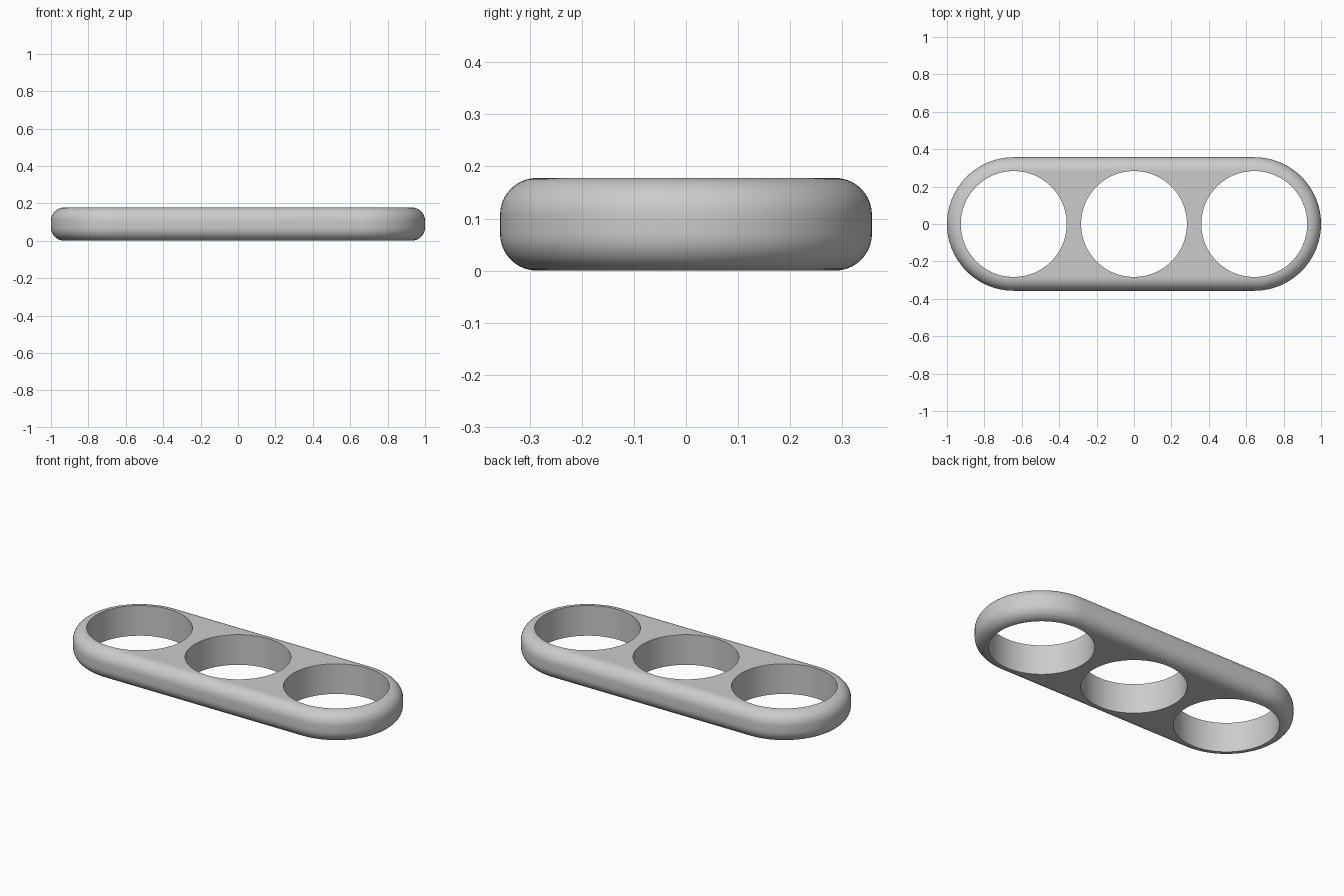
import bpy
import bmesh
from math import sin, cos, pi

cube = bpy.data.objects.get("Cube")
if cube:
    bpy.data.objects.remove(cube, do_unlink=True)

RADIUS = 0.357          # outer end radius
CENTRE = 1 - RADIUS     # x of the outer holes
HEIGHT = 0.178
FILLET = 0.071
HOLE = 0.283
END_STEPS = 48
FILLET_STEPS = 10

grey = bpy.data.materials.new("plain grey")
grey.use_nodes = True
grey.diffuse_color = (0.6, 0.6, 0.6, 1)
grey.node_tree.nodes["Principled BSDF"].inputs["Base Color"].default_value = (0.6, 0.6, 0.6, 1)


def stadium(bm, radius, z):
    """Ring of vertices around two half circles."""
    ring = []
    for side, start in ((1, -pi / 2), (-1, pi / 2)):
        for i in range(END_STEPS + 1):
            a = start + pi * i / END_STEPS
            ring.append(bm.verts.new((side * CENTRE + radius * cos(a), radius * sin(a), z)))
    return ring


# Rounded bar: stacked stadium rings following the filleted edge
bm = bmesh.new()
rings = []
for base, start in ((FILLET, -pi / 2), (HEIGHT - FILLET, 0)):
    for i in range(FILLET_STEPS + 1):
        a = start + pi / 2 * i / FILLET_STEPS
        rings.append(stadium(bm, RADIUS - FILLET + FILLET * cos(a), base + FILLET * sin(a)))
for low, high in zip(rings, rings[1:]):
    for i in range(len(low)):
        j = (i + 1) % len(low)
        bm.faces.new((low[i], low[j], high[j], high[i]))
bm.faces.new(list(reversed(rings[0])))
bm.faces.new(rings[-1])
mesh = bpy.data.meshes.new("three_hole_bar")
bm.to_mesh(mesh)
bm.free()
mesh.materials.append(grey)
bar = bpy.data.objects.new("three_hole_bar", mesh)
bpy.context.collection.objects.link(bar)

# Three round through holes
for x in (-CENTRE, 0, CENTRE):
    bpy.ops.mesh.primitive_cylinder_add(vertices=96, radius=HOLE, depth=1,
                                        location=(x, 0, HEIGHT / 2))
    cutter = bpy.context.object
    cutter.name = "hole_cutter"
    cutter.hide_render = True
    cutter.data.materials.append(grey)
    cut = bar.modifiers.new("hole", "BOOLEAN")
    cut.operation = "DIFFERENCE"
    cut.solver = "EXACT"
    cut.object = cutter
    bpy.ops.object.select_all(action="DESELECT")
    bpy.context.view_layer.objects.active = bar
    bar.select_set(True)
    bpy.ops.object.modifier_apply(modifier=cut.name)
    bpy.data.objects.remove(cutter, do_unlink=True)

# Smooth rounded sides and hole walls, flat top and bottom
bpy.ops.object.shade_smooth_by_angle(angle=pi / 6)
for face in bar.data.polygons:
    if abs(face.normal.z) > 0.9999:
        face.use_smooth = False
